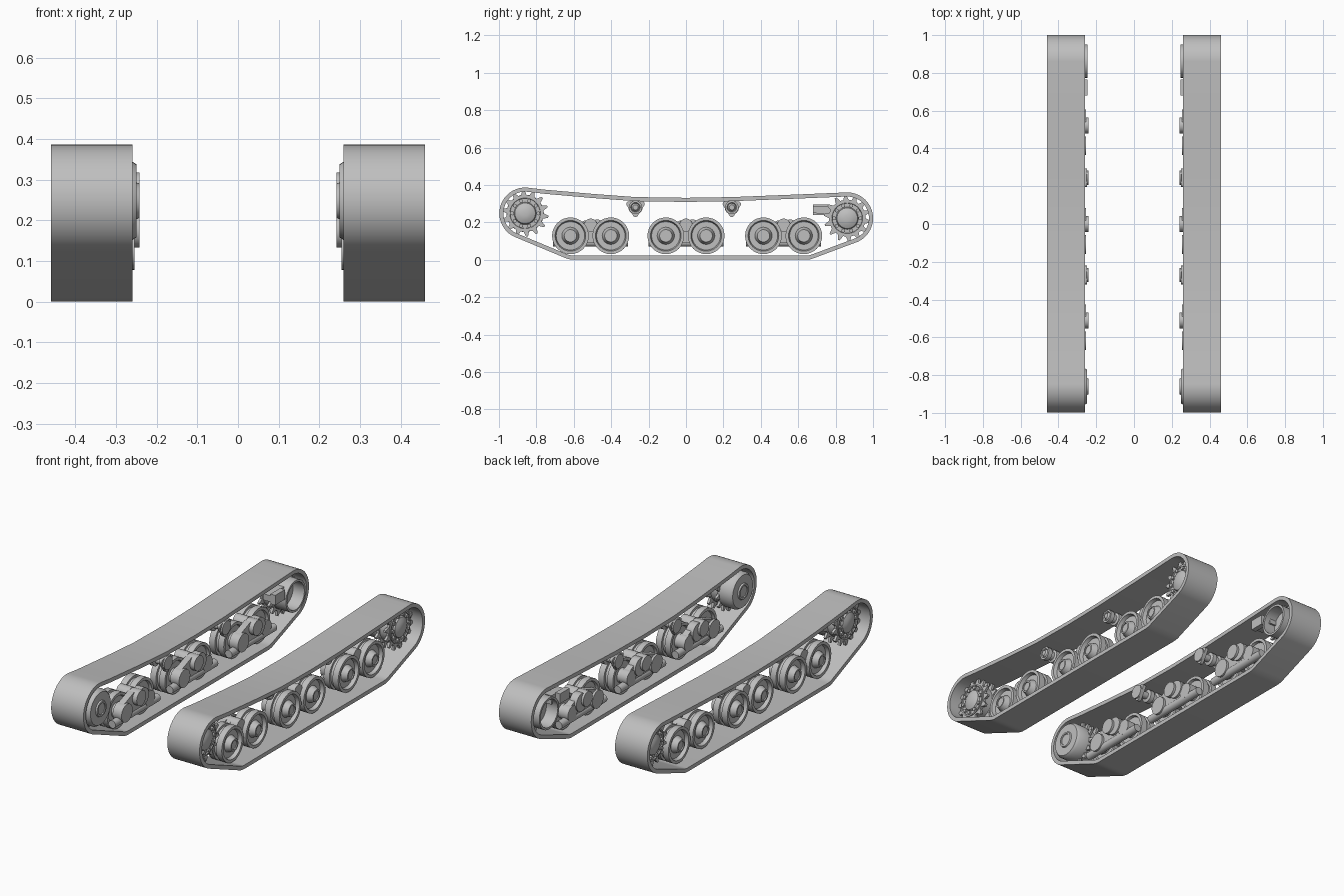
import bpy, bmesh
from math import sin, cos, pi, radians

old = bpy.data.objects.get("Cube")
if old:
    bpy.data.objects.remove(old)

grey = bpy.data.materials.new("plain_grey")
grey.use_nodes = True
colour = (0.52, 0.52, 0.52, 1)
grey.diffuse_color = colour
grey.node_tree.nodes["Principled BSDF"].inputs["Base Color"].default_value = colour


def finish(name, bm, angle=35):
    """Turn a bmesh into an object mirrored to both sides."""
    bmesh.ops.remove_doubles(bm, verts=bm.verts, dist=0.0001)
    bmesh.ops.recalc_face_normals(bm, faces=bm.faces)
    mesh = bpy.data.meshes.new(name)
    bm.to_mesh(mesh)
    bm.free()
    mesh.materials.append(grey)
    ob = bpy.data.objects.new(name, mesh)
    bpy.context.collection.objects.link(ob)
    bpy.ops.object.select_all(action='DESELECT')
    ob.select_set(True)
    bpy.context.view_layer.objects.active = ob
    bpy.ops.object.shade_smooth_by_angle(angle=radians(angle))
    ob.modifiers.new("both_sides", 'MIRROR').use_axis[0] = True
    return ob


def lathe(bm, profile, y, z, steps=32):
    """Spin (x, radius) points about a crosswise axle at y, z."""
    verts = [bm.verts.new((x, y, z + r)) for x, r in profile]
    edges = [bm.edges.new(pair) for pair in zip(verts, verts[1:])]
    bmesh.ops.spin(bm, geom=verts + edges, cent=(0, y, z), axis=(1, 0, 0),
                   angle=2 * pi, steps=steps, use_merge=True)
    bmesh.ops.remove_doubles(bm, verts=bm.verts, dist=0.0001)


def disc(bm, x0, x1, r, y, z, steps=24):
    lathe(bm, [(x0, 0), (x0, r), (x1, r), (x1, 0)], y, z, steps)


def prism(bm, outline, x0, x1):
    """Extrude a (y, z) outline crosswise."""
    a = [bm.verts.new((x0, y, z)) for y, z in outline]
    b = [bm.verts.new((x1, y, z)) for y, z in outline]
    bm.faces.new(a)
    bm.faces.new(b[::-1])
    for i in range(len(a)):
        bm.faces.new((a[i - 1], a[i], b[i], b[i - 1]))


def arc(y, z, r, a0, a1, n):
    angles = [radians(a0 + (a1 - a0) * i / n) for i in range(n + 1)]
    return [(y + r * cos(a), z + r * sin(a)) for a in angles]


def rod(bm, x, z, r, y0, y1, n=16):
    """Round rod running lengthwise."""
    rings = [[bm.verts.new((x + r * cos(2 * pi * i / n), y, z + r * sin(2 * pi * i / n)))
              for i in range(n)] for y in (y0, y1)]
    for ring in rings:
        bm.faces.new(ring)
    for i in range(n):
        bm.faces.new((rings[0][i - 1], rings[0][i], rings[1][i], rings[1][i - 1]))


FRONT = (-0.86, 0.248)
REAR = (0.862, 0.222)


def belt_outline(t):
    top = [(0.6, 0.349), (0.25, 0.335), (0, 0.331), (-0.27, 0.335), (-0.5, 0.352), (-0.76, 0.375)]
    return (arc(*FRONT, 0.138 - t, 84, 244, 24) + arc(-0.6, 0.12, 0.12 - t, 244, 270, 4)
            + arc(0.64, 0.12, 0.12 - t, 270, 294, 4) + arc(*REAR, 0.138 - t, 294, 451, 24)
            + [(y, z - t) for y, z in top])


# Track belt: open loop with a thin wall
bm = bmesh.new()
loops = [[bm.verts.new((x, y, z)) for y, z in belt_outline(t)]
         for x, t in ((0.26, 0), (0.46, 0), (0.46, 0.022), (0.26, 0.022))]
for k in range(4):
    a, b = loops[k - 1], loops[k]
    for i in range(len(a)):
        bm.faces.new((a[i - 1], a[i], b[i], b[i - 1]))
finish("track_belt", bm)

# Road wheels: dished twin tyres with raised hubs
wheel = [(0.3, 0), (0.3, 0.035), (0.325, 0.04), (0.325, 0.078), (0.31, 0.082), (0.31, 0.098),
         (0.345, 0.098), (0.345, 0.085), (0.365, 0.085), (0.365, 0.098), (0.4, 0.098),
         (0.4, 0.082), (0.38, 0.076), (0.38, 0.046), (0.405, 0.036), (0.412, 0.033),
         (0.412, 0.025), (0.406, 0.025), (0.406, 0)]
BOGIES = (-0.51, 0, 0.522)
bm = bmesh.new()
for c in BOGIES:
    for side in (-1, 1):
        lathe(bm, wheel, c + side * 0.108, 0.128)
finish("road_wheels", bm)

# Bogies: rocking arms, pivot, bracket and lengthwise spring tube
bm = bmesh.new()
for c in BOGIES:
    disc(bm, 0.255, 0.31, 0.05, c - 0.108, 0.128)
    disc(bm, 0.262, 0.31, 0.042, c + 0.108, 0.128)
    disc(bm, 0.242, 0.33, 0.042, c, 0.175)
    disc(bm, 0.3, 0.375, 0.035, c, 0.185)
    disc(bm, 0.255, 0.3, 0.05, c + 0.035, 0.165)
    prism(bm, [(c - 0.12, 0.085), (c, 0.105), (c + 0.12, 0.085), (c + 0.12, 0.165),
               (c + 0.03, 0.21), (c - 0.03, 0.21), (c - 0.12, 0.175)], 0.268, 0.305)
    prism(bm, [(c - 0.035, 0.09), (c + 0.035, 0.09), (c + 0.035, 0.185), (c - 0.035, 0.185)],
          0.3, 0.36)
    rod(bm, 0.284, 0.092, 0.022, c - 0.2, c + 0.2)
finish("bogies", bm)

# Toothed wheels at both ends
bm = bmesh.new()
for y, z in (FRONT, REAR):
    teeth = []
    n = 14
    for i in range(n):
        for f, r in ((0, 0.098), (0.35, 0.1), (0.58, 0.125), (0.77, 0.125)):
            a = 2 * pi * (i + f) / n
            teeth.append((y + r * cos(a), z + r * sin(a)))
    for x in (0.325, 0.385):
        prism(bm, teeth, x, x + 0.014)
    lathe(bm, [(0.32, 0), (0.32, 0.09), (0.405, 0.09), (0.405, 0.082), (0.398, 0.08),
               (0.398, 0.06), (0.408, 0.055), (0.418, 0.035), (0.422, 0.015), (0.422, 0)], y, z)
    for i in range(10):
        a = 2 * pi * i / 10
        disc(bm, 0.395, 0.41, 0.011, y + 0.07 * cos(a), z + 0.07 * sin(a), 6)
finish("toothed_wheels", bm, 25)

# Front drive drum on the inner side
bm = bmesh.new()
lathe(bm, [(0.33, 0), (0.33, 0.1), (0.265, 0.1), (0.25, 0.09), (0.25, 0.045),
           (0.242, 0.042), (0.242, 0.032), (0.246, 0.03), (0.246, 0)], *FRONT)
finish("drive_drum", bm)

# Rear tensioner: open ring on the inner side
bm = bmesh.new()
lathe(bm, [(0.33, 0), (0.33, 0.088), (0.245, 0.088), (0.245, 0.076), (0.315, 0.076),
           (0.315, 0)], *REAR)
finish("tensioner_ring", bm)

# Rear bracket: block with a wedge reaching to the ring
bm = bmesh.new()
prism(bm, [(0.68, 0.24), (0.765, 0.24), (0.765, 0.295), (0.68, 0.295)], 0.245, 0.275)
prism(bm, [(0.68, 0.25), (0.8, 0.24), (0.8, 0.29), (0.68, 0.285)], 0.275, 0.32)
finish("rear_bracket", bm)

# Return rollers on rounded triangular brackets
bm = bmesh.new()
for y in (-0.27, 0.245):
    z = 0.28
    prism(bm, arc(y + 0.035, z + 0.018, 0.014, -30, 90, 4)
          + arc(y - 0.035, z + 0.018, 0.014, 90, 210, 4)
          + arc(y, z - 0.038, 0.014, 210, 330, 4), 0.25, 0.268)
    lathe(bm, [(0.242, 0), (0.242, 0.038), (0.25, 0.038), (0.258, 0.02), (0.31, 0.02),
               (0.315, 0.036), (0.34, 0.036), (0.345, 0.024), (0.365, 0.024), (0.37, 0.036),
               (0.395, 0.036), (0.395, 0.026), (0.388, 0.022), (0.4, 0.014), (0.4, 0)], y, z, 24)
finish("return_rollers", bm)
